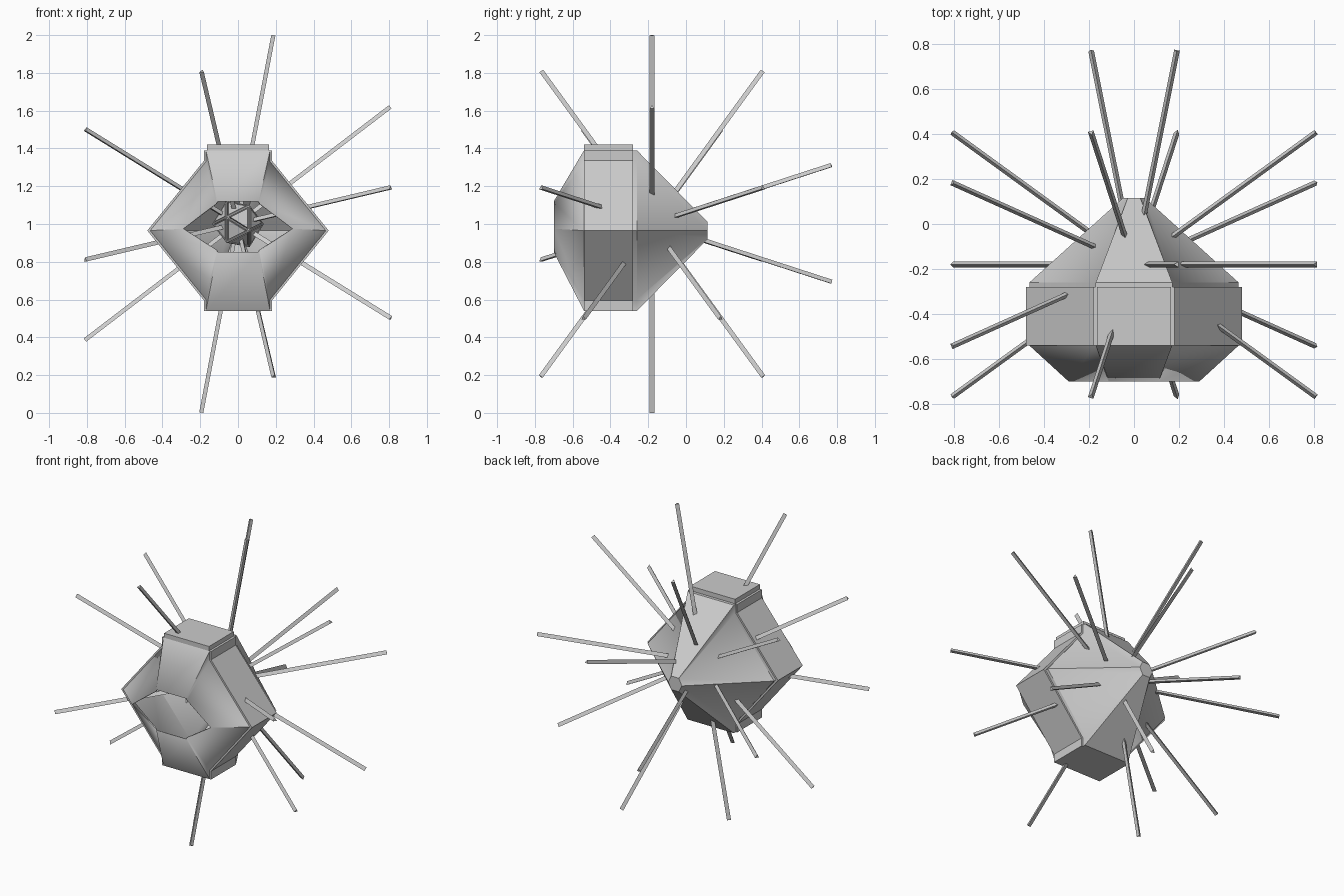
import bpy, bmesh, math
from mathutils import Vector

if "Cube" in bpy.data.objects:
    bpy.data.objects.remove(bpy.data.objects["Cube"])

CENTER = Vector((0, -0.18, 1.0))
PHI = (1 + 5 ** 0.5) / 2


def finish(bm, name, smooth=None):
    bmesh.ops.recalc_face_normals(bm, faces=bm.faces)
    me = bpy.data.meshes.new(name)
    bm.to_mesh(me)
    bm.free()
    ob = bpy.data.objects.new(name, me)
    bpy.context.collection.objects.link(ob)
    if smooth:
        bpy.ops.object.select_all(action='DESELECT')
        ob.select_set(True)
        bpy.context.view_layer.objects.active = ob
        bpy.ops.object.shade_smooth_by_angle(angle=math.radians(smooth))
    return ob


def loft(rings, caps=()):
    bm = bmesh.new()
    loops = [[bm.verts.new((x, y, z)) for x, z in pts] for y, pts in rings]
    n = len(loops[0])
    for a, b in zip(loops, loops[1:]):
        for i in range(n):
            j = (i + 1) % n
            bm.faces.new((a[i], a[j], b[j], b[i]))
    for c in caps:
        bm.faces.new(loops[c])
    return bm


def mirrored(half):
    return half + [(-x, z) for x, z in reversed(half)]


# Hull shell: open front frustum, prism body, tapered closed back
body = mirrored([(0.17, 1.39), (0.17, 1.33), (0.465, 0.965), (0.17, 0.60), (0.17, 0.54)])
mouth = mirrored([(0.11, 1.12), (0.115, 1.11), (0.29, 0.975), (0.115, 0.86), (0.11, 0.85)])
nose = mirrored([(0.028, 1.01), (0.03, 1.005), (0.05, 0.965), (0.03, 0.925), (0.028, 0.92)])
hull = finish(loft([(-0.70, mouth), (-0.54, body), (-0.26, body), (0.115, nose)], caps=(-1,)),
              "hull_shell", 40)
mod = hull.modifiers.new("thickness", 'SOLIDIFY')
mod.thickness = 0.006
mod.offset = -1

# Raised side panels wrapping each flank
for side, name in ((1, "right_panel"), (-1, "left_panel")):
    outer = [(0.18, 1.39), (0.18, 1.335), (0.48, 0.965), (0.18, 0.595), (0.18, 0.54)]
    inner = [(0.17, 1.39), (0.17, 1.33), (0.46, 0.965), (0.17, 0.60), (0.17, 0.54)]
    pts = [(side * x, z) for x, z in outer + inner[::-1]]
    finish(loft([(-0.54, pts), (-0.28, pts)], caps=(0, -1)), name)

# Raised top cap plate
cap = [(-0.165, 1.38), (0.165, 1.38), (0.165, 1.42), (-0.165, 1.42)]
finish(loft([(-0.54, cap), (-0.28, cap)], caps=(0, -1)), "top_cap")

# Inner icosahedron core, tilted in the xz plane, with inset triangular pockets
tilt = math.atan(PHI)
u = Vector((math.cos(tilt), 0, math.sin(tilt)))
v = Vector((0, 1, 0))
w = Vector((-math.sin(tilt), 0, math.cos(tilt)))
axes = (u, v, w)
size = 0.072
bm = bmesh.new()
for k in range(3):
    for s in (1, -1):
        for t in (1, -1):
            p = axes[(k + 1) % 3] * (s * PHI) + axes[(k + 2) % 3] * t
            bm.verts.new(CENTER + p * size)
bmesh.ops.convex_hull(bm, input=bm.verts[:])
bm.normal_update()
directions = [(f.calc_center_median() - CENTER).normalized() for f in bm.faces]
bmesh.ops.recalc_face_normals(bm, faces=bm.faces)
faces = bm.faces[:]
bmesh.ops.inset_individual(bm, faces=faces, thickness=0.012, depth=0)
bmesh.ops.inset_individual(bm, faces=faces, thickness=0.0005, depth=-0.012)
bmesh.ops.inset_individual(bm, faces=faces, thickness=0.008, depth=0)
bmesh.ops.inset_individual(bm, faces=faces, thickness=0.0005, depth=0.012)
finish(bm, "core")

# Three-sided spikes through every core face except the two behind the opening
start, end = 0.09, 1.017
for i, d in enumerate(directions):
    if d.y < -0.9:
        continue
    bm = bmesh.new()
    bmesh.ops.create_cone(bm, cap_ends=True, segments=3, radius1=0.0145, radius2=0.0145,
                          depth=end - start)
    ob = finish(bm, f"spike_{i:02d}")
    ob.rotation_euler = d.to_track_quat('Z', 'Y').to_euler()
    ob.location = CENTER + d * (start + end) / 2
